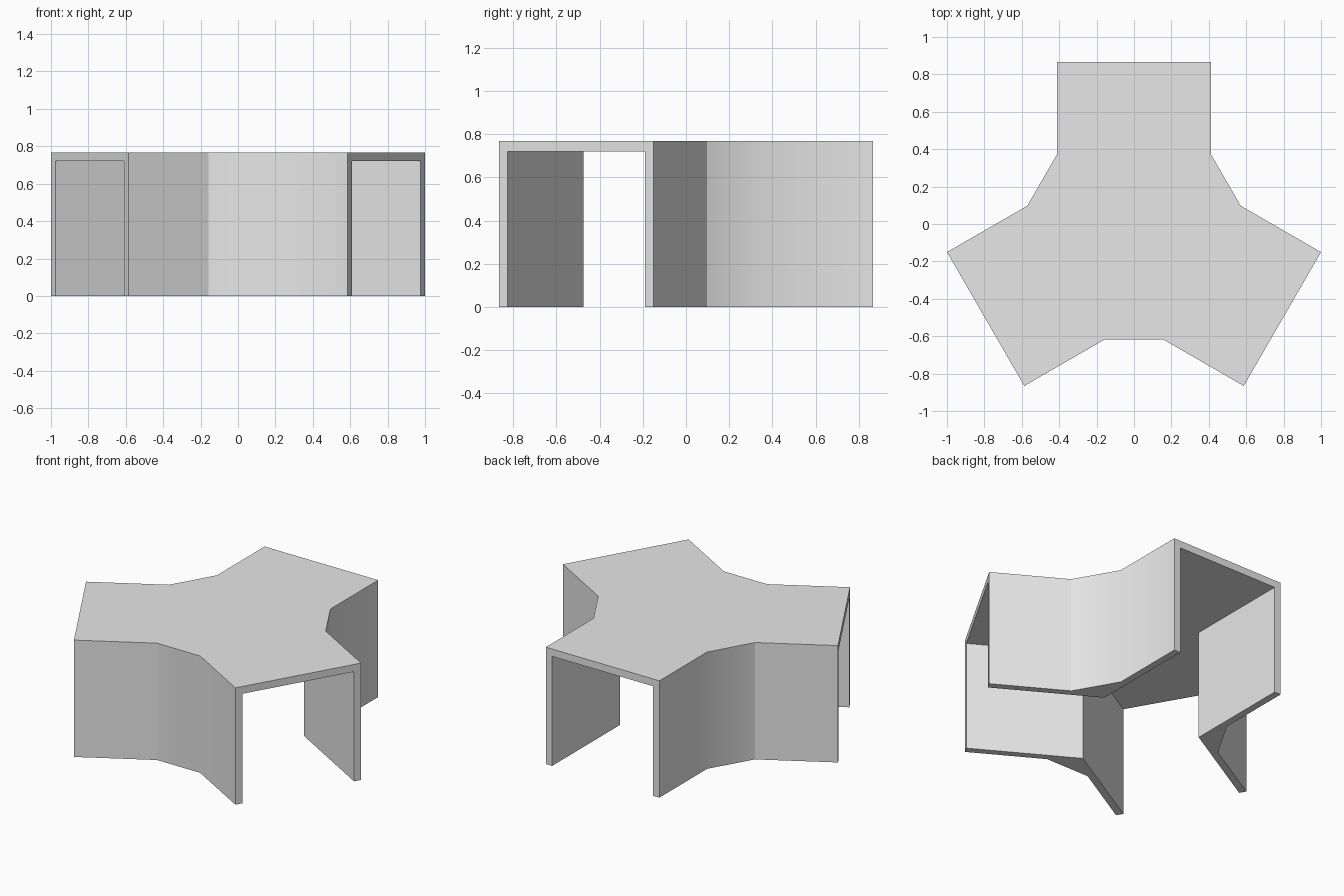
import bpy, bmesh
from math import sin, cos, tan, radians
from mathutils import Vector

cube = bpy.data.objects.get("Cube")
if cube:
    bpy.data.objects.remove(cube, do_unlink=True)

HEIGHT, CEILING = 0.768, 0.72     # top surface and underside of the top
REACH, SHOULDER = 0.916, 0.42     # arm end and arm root, from the hub
OUTER, INNER = 0.413, 0.367       # half widths outside and inside the walls
HUB_Y = -0.05

grey = bpy.data.materials.new("light_grey")
grey.use_nodes = True
colour = (0.8, 0.8, 0.8, 1)
grey.diffuse_color = colour
grey.node_tree.nodes["Principled BSDF"].inputs["Base Color"].default_value = colour


def point(arm, along, side):
    """Plan position in the frame of one of the three arms."""
    a = radians(90 + 120 * arm)
    return Vector((along * cos(a) - side * sin(a),
                   HUB_Y + along * sin(a) + side * cos(a), 0))


bm = bmesh.new()


def face(points):
    return bm.faces.new([bm.verts.new(p) for p in points])


def at(points, z):
    return [Vector((p.x, p.y, z)) for p in points]


def walls(path, z):
    for a, b in zip(path, path[1:]):
        face(at([a, b], 0) + at([b, a], z))


top_outline, ceiling_outline, soft_corners = [], [], []
for k in range(3):
    # Wall between this arm and the next, thick at the inner corner
    n = k + 1
    outside = [point(k, REACH, OUTER), point(k, SHOULDER, OUTER),
               point(n, SHOULDER, -OUTER), point(n, REACH, -OUTER)]
    inside = [point(n, REACH, -INNER),
              point(n, INNER / tan(radians(60)), -INNER),
              point(k, REACH, INNER)]
    walls(outside, HEIGHT)
    walls(inside, CEILING)
    face(at(outside + inside, 0))
    top_outline += outside
    ceiling_outline += inside[::-1]
    soft_corners.append(outside[1 if k == 0 else 2])

    # Open end of the arm: an arch-shaped rim
    o1, i1, i2, o2 = [point(k, REACH, s) for s in (-OUTER, -INNER, INNER, OUTER)]
    face(at([o1, i1], 0) + at([i1, i2], CEILING) + at([i2, o2], 0)
         + at([o2, o1], HEIGHT))

# Top surface and its underside
face(at(top_outline, HEIGHT))
face(at(ceiling_outline, CEILING))

bmesh.ops.remove_doubles(bm, verts=bm.verts[:], dist=0.0005)
bmesh.ops.recalc_face_normals(bm, faces=bm.faces[:])

# Smooth shading, creased everywhere but the soft outer corners
for f in bm.faces:
    f.smooth = True
for e in bm.edges:
    a, b = e.verts
    upright = (a.co.xy - b.co.xy).length < 0.001
    e.smooth = upright and any((a.co.xy - c.xy).length < 0.001 for c in soft_corners)

mesh = bpy.data.meshes.new("three_way_table")
bm.to_mesh(mesh)
bm.free()
mesh.materials.append(grey)
table = bpy.data.objects.new("three_way_table", mesh)
bpy.context.collection.objects.link(table)
